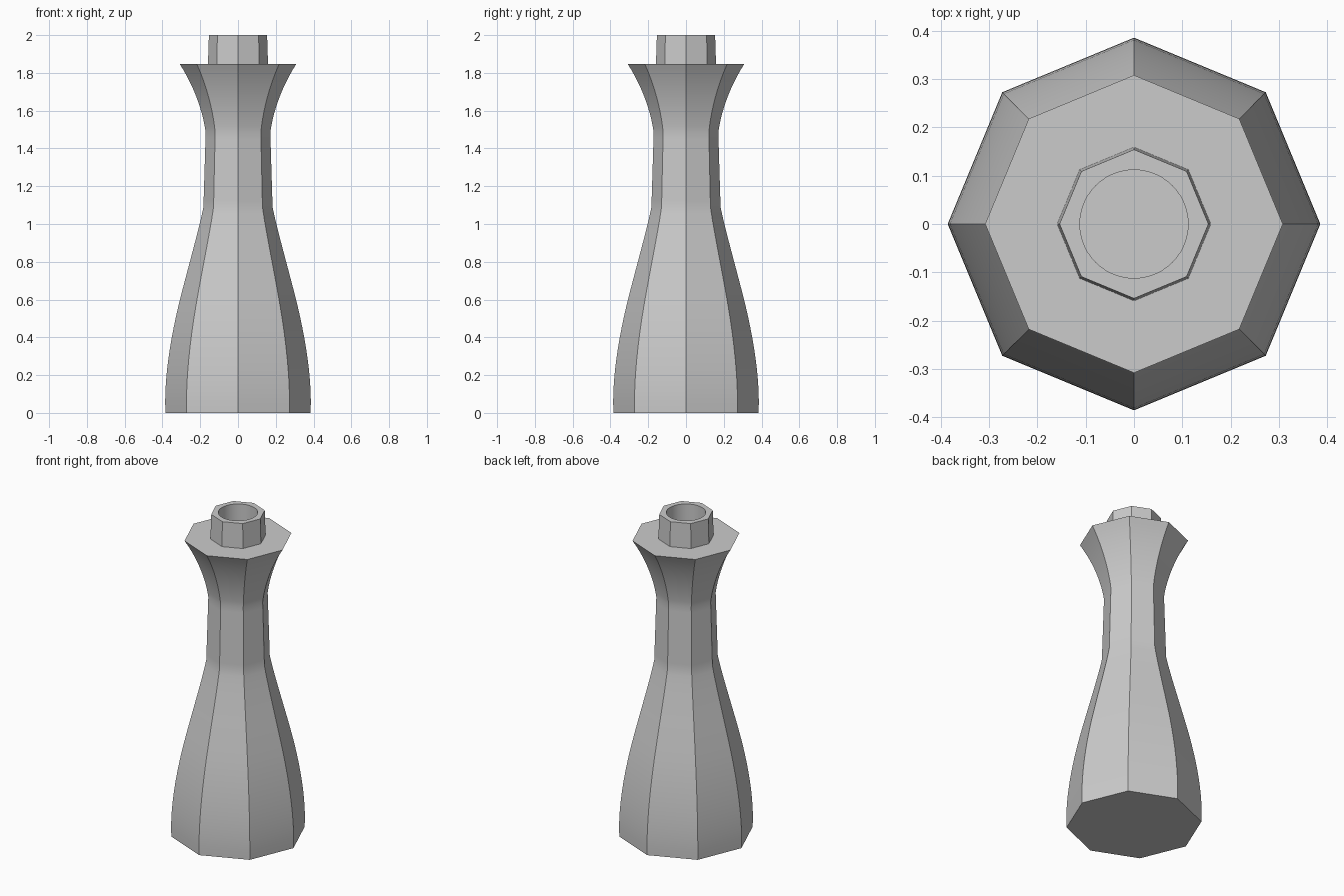
import bpy, bmesh, math
from mathutils import Vector
from mathutils.geometry import interpolate_bezier

cube = bpy.data.objects.get("Cube")
if cube:
    bpy.data.objects.remove(cube, do_unlink=True)

SIDES = 8
ARC = 6                      # bore segments per collar side
RIM_Z, TOP_Z = 1.846, 2.0

grey = bpy.data.materials.new("plain grey")
grey.use_nodes = True
colour = (0.6, 0.6, 0.6, 1)
grey.diffuse_color = colour
grey.node_tree.nodes["Principled BSDF"].inputs["Base Color"].default_value = colour


def ring(bm, radius, z, count=SIDES):
    """A ring of points with one corner on +x."""
    step = 2 * math.pi / count
    return [bm.verts.new((radius * math.cos(i * step), radius * math.sin(i * step), z))
            for i in range(count)]


def skin(bm, low, high):
    """Join two rings of equal count with quads."""
    n = len(low)
    for i in range(n):
        j = (i + 1) % n
        bm.faces.new((low[i], low[j], high[j], high[i]))


def finish(bm, name):
    bmesh.ops.recalc_face_normals(bm, faces=bm.faces)
    mesh = bpy.data.meshes.new(name)
    bm.to_mesh(mesh)
    bm.free()
    mesh.materials.append(grey)
    obj = bpy.data.objects.new(name, mesh)
    bpy.context.collection.objects.link(obj)
    bpy.ops.object.select_all(action="DESELECT")
    obj.select_set(True)
    bpy.context.view_layer.objects.active = obj
    bpy.ops.object.shade_smooth_by_angle(angle=math.radians(30))
    return obj


# Body outline as (radius, height): belly, shoulder, straight neck, flared lip
curves = [
    ((0.384, 0), (0.395, 0.2), (0.345, 0.45), (0.307, 0.6)),
    ((0.307, 0.6), (0.27, 0.75), (0.204, 0.98), (0.183, 1.09)),
    ((0.183, 1.09), (0.179, 1.22), (0.175, 1.35), (0.171, 1.485)),
    ((0.171, 1.485), (0.186, 1.6), (0.236, 1.735), (0.308, RIM_Z)),
]
outline = [Vector(curves[0][0])]
for curve in curves:
    outline += interpolate_bezier(*[Vector(p) for p in curve], 12)[1:]

# Faceted body with flat base and top
bm = bmesh.new()
rings = [ring(bm, p[0], p[1]) for p in outline]
for low, high in zip(rings, rings[1:]):
    skin(bm, low, high)
bm.faces.new(rings[0][::-1])
bm.faces.new(rings[-1])
finish(bm, "bottle_body")

# Octagonal collar with a round bore
bm = bmesh.new()
outer_low = ring(bm, 0.159, RIM_Z)
outer_top = ring(bm, 0.154, TOP_Z)
bore_top = ring(bm, 0.112, TOP_Z, SIDES * ARC)
bore_low = ring(bm, 0.112, RIM_Z, SIDES * ARC)
skin(bm, outer_low, outer_top)
skin(bm, bore_top, bore_low)
for i in range(SIDES):
    inner = [bore_top[(i * ARC + k) % len(bore_top)] for k in range(ARC, -1, -1)]
    bm.faces.new([outer_top[i], outer_top[(i + 1) % SIDES]] + inner)
finish(bm, "neck_collar")
